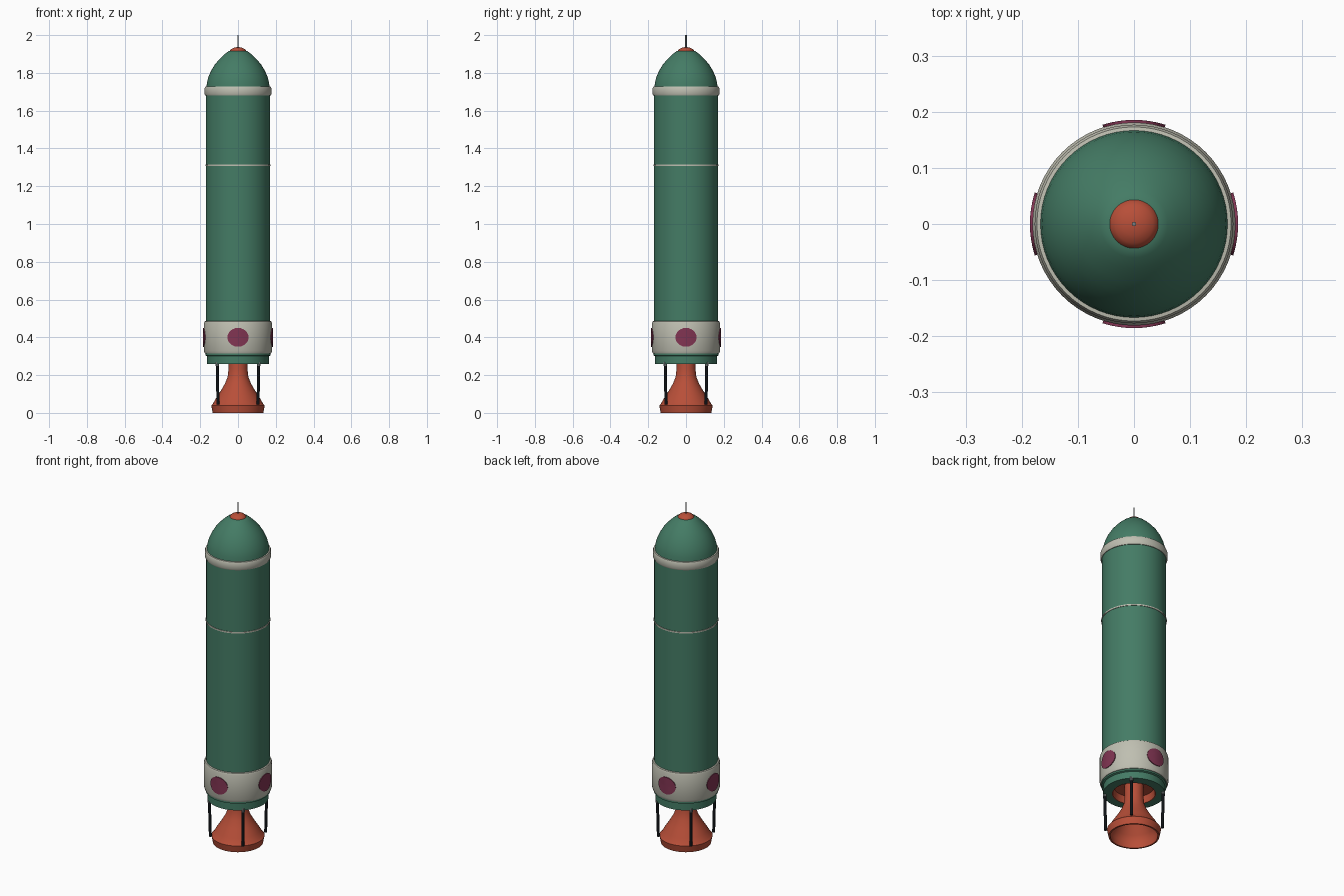
import bpy, bmesh
from math import sin, cos, pi, radians, sqrt
from mathutils import Vector

if "Cube" in bpy.data.objects:
    bpy.data.objects.remove(bpy.data.objects["Cube"])

SEG = 64


def colour(name, rgb):
    m = bpy.data.materials.new(name)
    m.diffuse_color = (*rgb, 1)
    m.use_nodes = True
    m.node_tree.nodes["Principled BSDF"].inputs["Base Color"].default_value = m.diffuse_color
    return m


GREEN = colour("green paint", (0.058, 0.20, 0.13))
CREAM = colour("warm white", (0.52, 0.52, 0.44))
ORANGE = colour("burnt orange", (0.48, 0.078, 0.04))
PLUM = colour("plum", (0.22, 0.035, 0.085))
DARK = colour("dark steel", (0.016, 0.020, 0.026))
GREY = colour("grey metal", (0.22, 0.24, 0.24))


def finish(bm, name, mat, smooth=True):
    bmesh.ops.recalc_face_normals(bm, faces=bm.faces)
    me = bpy.data.meshes.new(name)
    bm.to_mesh(me)
    bm.free()
    me.materials.append(mat)
    ob = bpy.data.objects.new(name, me)
    bpy.context.collection.objects.link(ob)
    bpy.ops.object.select_all(action='DESELECT')
    ob.select_set(True)
    bpy.context.view_layer.objects.active = ob
    if smooth:
        bpy.ops.object.shade_smooth_by_angle(angle=radians(35))
    return ob


def lathe(name, profile, mat, seg=SEG, closed=False):
    """Revolve (radius, height) points; closed joins last ring to first."""
    bm = bmesh.new()
    rings = []
    for r, z in profile:
        if r == 0:
            rings.append([bm.verts.new((0, 0, z))] * seg)
        else:
            rings.append([bm.verts.new((r * cos(2 * pi * i / seg), r * sin(2 * pi * i / seg), z))
                          for i in range(seg)])
    pairs = list(zip(rings, rings[1:]))
    if closed:
        pairs.append((rings[-1], rings[0]))
    for a, b in pairs:
        for i in range(seg):
            j = (i + 1) % seg
            loop = list(dict.fromkeys((a[i], a[j], b[j], b[i])))
            if len(loop) > 2:
                bm.faces.new(loop)
    return finish(bm, name, mat)


def rod(name, start, end, radius, mat, seg=10):
    a, b = Vector(start), Vector(end)
    bm = bmesh.new()
    bmesh.ops.create_cone(bm, cap_ends=True, segments=seg, radius1=radius,
                          radius2=radius, depth=(b - a).length)
    rot = (b - a).to_track_quat('Z', 'Y')
    for v in bm.verts:
        v.co = rot @ v.co + (a + b) / 2
    return finish(bm, name, mat)


# Main hull and the stepped base ring with an open engine well
lathe("hull", [(0.16, 0.32), (0.17, 0.32), (0.17, 1.70), (0, 1.70)], GREEN)
lathe("base_ring", [(0.115, 0.26), (0.163, 0.26), (0.163, 0.300), (0.172, 0.304),
                    (0.172, 0.33), (0.115, 0.33)], GREEN, closed=True)
lathe("engine_well", [(0.116, 0.259), (0.112, 0.259), (0.105, 0.30), (0.0, 0.31)], ORANGE)

# Bands around the hull
lathe("lower_band", [(0.168, 0.312), (0.175, 0.314), (0.181, 0.328), (0.181, 0.474),
                     (0.177, 0.484), (0.168, 0.487)], CREAM)
lathe("upper_band", [(0.165, 1.679), (0.173, 1.680), (0.177, 1.688), (0.177, 1.718),
                     (0.173, 1.727), (0.160, 1.729)], CREAM)
lathe("thin_band", [(0.168, 1.307), (0.173, 1.307), (0.173, 1.315), (0.168, 1.315)], CREAM)

# Nose cone, cap and antenna
lathe("nose_cone", [(0.167, 1.725), (0.164, 1.75), (0.156, 1.78), (0.142, 1.812),
                    (0.124, 1.842), (0.103, 1.868), (0.080, 1.891), (0.060, 1.908),
                    (0.045, 1.917), (0, 1.917)], GREEN)
lathe("nose_cap", [(0.044, 1.913), (0.043, 1.918), (0.034, 1.927), (0.020, 1.934),
                   (0, 1.937)], ORANGE)
rod("antenna", (0, 0, 1.93), (0, 0, 2.0), 0.004, GREY)

# Hollow engine bell
lathe("engine_bell", [(0.050, 0.308), (0.050, 0.235), (0.055, 0.19), (0.069, 0.155),
                      (0.092, 0.115), (0.118, 0.075), (0.132, 0.05), (0.142, 0.040),
                      (0.134, 0.0), (0.125, 0.0), (0.128, 0.04), (0.112, 0.07),
                      (0.085, 0.112), (0.062, 0.152), (0.046, 0.19), (0, 0.20)], ORANGE)

# Round markers wrapped onto the lower band, one per side
for k in range(4):
    bm = bmesh.new()
    rows = []
    for f in (0, 0.5, 1.0):
        ring = []
        for i in range(24):
            t = 2 * pi * i / 24
            x, z = 0.056 * f * cos(t), 0.40 + 0.05 * f * sin(t)
            ring.append(Vector((x, -sqrt(0.1855 ** 2 - x * x), z)))
        rows.append(ring)
    rows.append([Vector((p.x * 0.96, p.y * 0.96, p.z)) for p in rows[-1]])
    ang = k * pi / 2

    def spin(p):
        return (p.x * cos(ang) - p.y * sin(ang), p.x * sin(ang) + p.y * cos(ang), p.z)

    centre = bm.verts.new(spin(rows[0][0]))
    loops = [[bm.verts.new(spin(p)) for p in r] for r in rows[1:]]
    for i in range(24):
        j = (i + 1) % 24
        bm.faces.new((centre, loops[0][i], loops[0][j]))
        for a, b in zip(loops, loops[1:]):
            bm.faces.new((a[i], b[i], b[j], a[j]))
    finish(bm, f"round_marker_{k + 1}", PLUM)

# Support struts with small mounts at the corners
for n, (sx, sy) in enumerate(((1, 1), (-1, 1), (-1, -1), (1, -1)), 1):
    rod(f"strut_{n}", (0.110 * sx, 0.110 * sy, 0.27), (0.106 * sx, 0.106 * sy, 0.044),
        0.008, DARK)
    rod(f"strut_mount_{n}", (0.110 * sx, 0.110 * sy, 0.27), (0.110 * sx, 0.110 * sy, 0.247),
        0.010, GREY)
